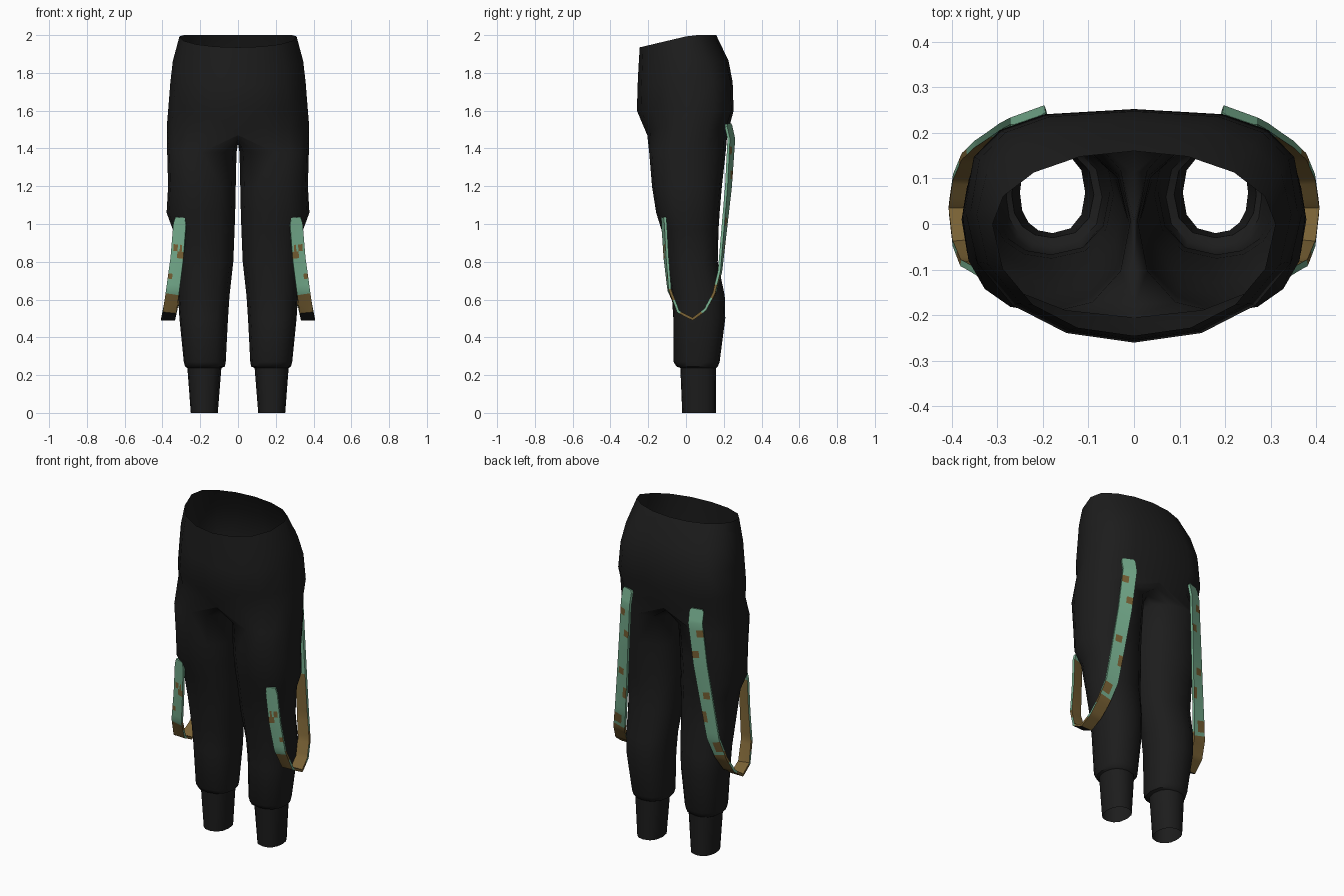
import bpy
import bmesh
from math import sin, cos, pi, radians
from mathutils import Vector

default_cube = bpy.data.objects.get("Cube")
if default_cube:
    bpy.data.objects.remove(default_cube)


def make_material(name, colour):
    mat = bpy.data.materials.new(name)
    mat.use_nodes = True
    mat.diffuse_color = (*colour, 1)
    bsdf = mat.node_tree.nodes["Principled BSDF"]
    bsdf.inputs["Base Color"].default_value = (*colour, 1)
    bsdf.inputs["Roughness"].default_value = 0.9
    return mat


BLACK = make_material("black cloth", (0.012, 0.012, 0.012))
GREEN = make_material("pale green", (0.18, 0.42, 0.27))
BROWN = make_material("olive brown", (0.19, 0.12, 0.035))


def finish(name, bm, materials, angle):
    mesh = bpy.data.meshes.new(name)
    bm.to_mesh(mesh)
    bm.free()
    obj = bpy.data.objects.new(name, mesh)
    bpy.context.collection.objects.link(obj)
    for mat in materials:
        mesh.materials.append(mat)
    bpy.ops.object.select_all(action="DESELECT")
    obj.select_set(True)
    bpy.context.view_layer.objects.active = obj
    bpy.ops.object.shade_smooth_by_angle(angle=radians(angle))
    return obj


def power(value, p):
    return abs(value) ** (2 / p) * (1 if value > 0 else -1)


# Trousers: one half, lofted from waist to cuff, then mirrored
OUTER, INNER = 9, 5
outer_angles = [-pi / 2 + pi * i / (OUTER - 1) for i in range(OUTER)]
inner_angles = [pi / 2 + pi * (i + 1) / (INNER + 1) for i in range(INNER)]

# height, half width, widest y, front y, back y, back squareness, tilt, side lift
pelvis_rows = [
    (1.993, .31, .0, -.245, .16, 2, .236, 0),
    (1.86, .345, .02, -.252, .225, 2.4, .15, 0),
    (1.75, .358, .03, -.256, .247, 2.9, .05, 0),
    (1.6, .37, .03, -.26, .252, 3, 0, 0),
    (1.47, .376, .02, -.205, .218, 2.8, 0, .15),
]
# height, inner x, outer x, front y, back y
leg_rows = [
    (1.38, .008, .375, -.195, .21),
    (1.2, .012, .37, -.18, .19),
    (1.06, .015, .378, -.158, .178),
    (.97, .018, .345, -.13, .172),
    (.8, .025, .33, -.1, .168),
    (.62, .045, .318, -.075, .205),
    (.5, .053, .31, -.067, .208),
    (.27, .065, .287, -.066, .178),
    (.245, .07, .28, -.05, .168),
    (.238, .088, .268, -.03, .16),
    (0, .107, .25, -.02, .158),
]

bm = bmesh.new()
rings = []
for z, rx, yc, front, back, square, tilt, lift in pelvis_rows:
    ring = []
    for a in outer_angles:
        p = square if a > 0 else 2.1
        x = rx * abs(cos(a)) ** (2 / p)
        reach = back - yc if a > 0 else yc - front
        y = yc + reach * power(sin(a), p)
        ring.append(bm.verts.new((x, y, z + tilt * min(y, .03) + lift * x)))
    rings.append(ring)

# Crotch seam closes the last pelvis ring
front, back = rings[-1][0].co.y, rings[-1][-1].co.y
for a in inner_angles:
    y = (front + back) / 2 + (back - front) / 2 * sin(a)
    rings[-1].append(bm.verts.new((0, y, 1.47 + .045 * cos(a))))

for z, x_in, x_out, front, back in leg_rows:
    ring = []
    for a in outer_angles + inner_angles:
        x = (x_in + x_out) / 2 + (x_out - x_in) / 2 * power(cos(a), 2.3)
        y = (front + back) / 2 + (back - front) / 2 * power(sin(a), 2.3)
        ring.append(bm.verts.new((x, y, z)))
    rings.append(ring)

for i, (top, low) in enumerate(zip(rings, rings[1:])):
    closed = i >= len(pelvis_rows) - 1
    for k in range(len(low) if closed else OUTER - 1):
        n = (k + 1) % len(low)
        bm.faces.new((low[k], low[n], top[n], top[k]))

trousers = finish("trousers", bm, [BLACK], 40)
mirror = trousers.modifiers.new("mirror", "MIRROR")
mirror.use_clip = True

# Hanging straps: x, y, z, sideways tilt, from seat down and up to the thigh
strap_path = [
    (.23, .222, 1.53, -.36), (.232, .24, 1.45, -.36), (.255, .225, 1.2, -.3),
    (.285, .2, .95, -.2), (.31, .18, .75, -.12), (.34, .148, .63, -.05),
    (.36, .1, .545, 0), (.37, .035, .497, 0), (.362, -.04, .535, 0),
    (.345, -.088, .65, .1), (.322, -.105, .82, .2), (.305, -.118, 1.035, .25),
]
# Brown blotches: y, z, offset across the strap, radius
blotches = [
    (.24, 1.4, .02, .025), (.23, 1.27, -.025, .03), (.2, 1.0, .01, .025),
    (.19, .88, -.03, .025), (.18, .7, .02, .04), (-.105, .85, -.02, .025),
    (-.105, .86, .015, .02), (-.1, .73, .03, .018),
]
STEPS, COLS, THICK = 6, 6, .014


def strap_colour(y, z, side, across):
    if side == "inner":
        return 1 if z < 1.0 else 0
    if side == "edge":
        return 1 if z < .53 or .6 < z < .66 else 0
    if z < .54 and y < .04:
        return 2
    if z < .64:
        return 1
    for by, bz, offset, r in blotches:
        if (y - by) ** 2 + (z - bz) ** 2 + (across - offset) ** 2 < r * r:
            return 1
    return 0


def build_strap(name, sign):
    points = []
    for a, b in zip(strap_path, strap_path[1:]):
        for s in range(STEPS):
            points.append(Vector(a).lerp(Vector(b), s / STEPS))
    points.append(Vector(strap_path[-1]))
    bm = bmesh.new()
    rows = []
    last = len(points) - 1
    for i, p in enumerate(points):
        tangent = (points[min(i + 1, last)] - points[max(i - 1, 0)]).xyz.normalized()
        wide = Vector((1, p.w, 0))
        wide = (wide - tangent * wide.dot(tangent)).normalized()
        normal = wide.cross(tangent)
        width = .082 - .014 * i / last
        if i in (0, last):
            width *= .75
        offsets = [width * (c / COLS - .5) for c in range(COLS + 1)]
        section = [(o, THICK / 2) for o in offsets]
        section += [(o, -THICK / 2) for o in reversed(offsets)]
        row = []
        for across, out in section:
            co = p.xyz + wide * across + normal * out
            row.append(bm.verts.new((co.x * sign, co.y, co.z)))
        rows.append(row)
    count = len(rows[0])
    for i in range(last):
        mid = (points[i] + points[i + 1]) / 2
        for k in range(count):
            n = (k + 1) % count
            face = bm.faces.new((rows[i][k], rows[i][n], rows[i + 1][n], rows[i + 1][k]))
            side = "outer" if k < COLS else "inner"
            if k in (COLS, count - 1):
                side = "edge"
            across = .075 * ((k + .5) / COLS - .5)
            face.material_index = strap_colour(mid.y, mid.z, side, across)
    bm.faces.new(rows[0])
    bm.faces.new(rows[-1])
    bmesh.ops.recalc_face_normals(bm, faces=bm.faces)
    finish(name, bm, [GREEN, BROWN, BLACK], 30)


build_strap("left_strap", 1)
build_strap("right_strap", -1)
